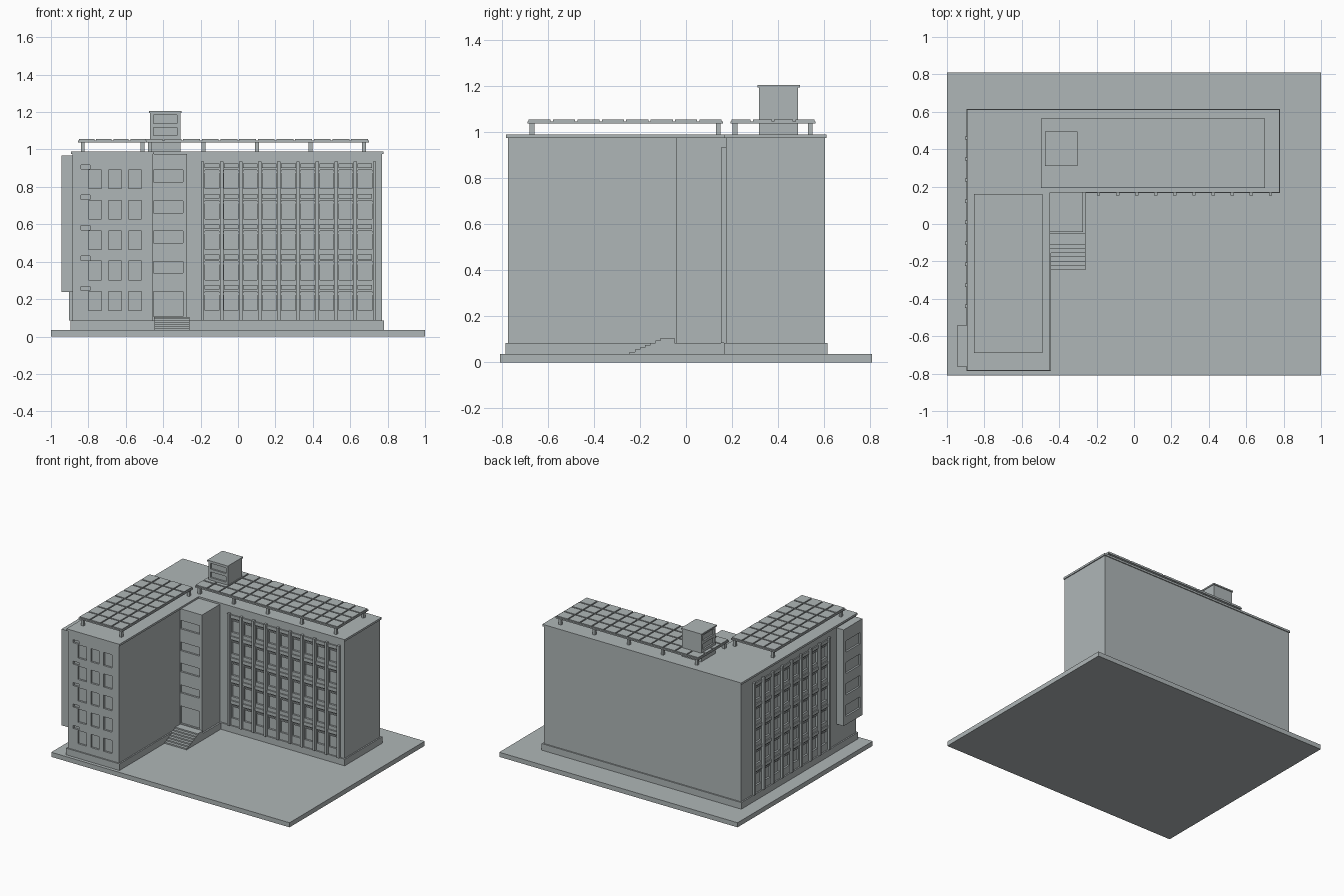
import bpy, bmesh

if "Cube" in bpy.data.objects:
    bpy.data.objects.remove(bpy.data.objects["Cube"])

grey = bpy.data.materials.new("pale_concrete")
grey.diffuse_color = (0.43, 0.47, 0.475, 1)
grey.use_nodes = True
grey.node_tree.nodes["Principled BSDF"].inputs["Base Color"].default_value = grey.diffuse_color


def finish(name, bm):
    bmesh.ops.recalc_face_normals(bm, faces=bm.faces)
    me = bpy.data.meshes.new(name)
    bm.to_mesh(me)
    bm.free()
    ob = bpy.data.objects.new(name, me)
    me.materials.append(grey)
    bpy.context.collection.objects.link(ob)
    return ob


def boxes(name, items):
    """One object made of boxes given as (x0, x1, y0, y1, z0, z1)."""
    bm = bmesh.new()
    for x0, x1, y0, y1, z0, z1 in items:
        vs = bmesh.ops.create_cube(bm, size=1)["verts"]
        for v in vs:
            v.co = ((x0 + x1) / 2 + v.co.x * (x1 - x0),
                    (y0 + y1) / 2 + v.co.y * (y1 - y0),
                    (z0 + z1) / 2 + v.co.z * (z1 - z0))
    return finish(name, bm)


def prism(name, pts, z0, z1):
    """Vertical extrusion of a ground plan."""
    bm = bmesh.new()
    f = bm.faces.new([bm.verts.new((x, y, z0)) for x, y in pts])
    top = bmesh.ops.extrude_face_region(bm, geom=[f])["geom"]
    for v in top:
        if isinstance(v, bmesh.types.BMVert):
            v.co.z = z1
    return finish(name, bm)


def l_plan(g):
    """L-shaped building plan grown outward by g."""
    return [(-0.885 - g, -0.775 - g), (-0.455 + g, -0.775 - g), (-0.455 + g, 0.175 - g),
            (0.77 + g, 0.175 - g), (0.77 + g, 0.605 + g), (-0.885 - g, 0.605 + g)]


def cut(ob, items):
    """Sink recesses into a part."""
    c = boxes(ob.name + "_cutter", items)
    c.hide_render = True
    c.hide_viewport = True
    m = ob.modifiers.new("recesses", "BOOLEAN")
    m.operation = "DIFFERENCE"
    m.solver = "EXACT"
    m.object = c
    bpy.context.view_layer.update()
    dg = bpy.context.evaluated_depsgraph_get()
    me = bpy.data.meshes.new_from_object(ob.evaluated_get(dg))
    ob.modifiers.clear()
    ob.data = me
    bpy.data.objects.remove(c)


# Ground slab, plinth, walls and roof
boxes("ground_slab", [(-1, 1, -0.81, 0.81, 0, 0.035)])
prism("plinth", l_plan(0.01), 0.035, 0.085)
walls = prism("walls", l_plan(0), 0.085, 0.977)
prism("roof_slab", l_plan(0.007), 0.975, 0.99)

FLOORS = [0.14 + 0.1625 * i for i in range(5)]
D = 0.014
recess, pilasters, sills, bars = [], [], [], []

# Three-column windows and vents on the left wing's front
for z in FLOORS:
    for x in (-0.80, -0.692, -0.585):
        recess.append((x, x + 0.07, -0.80, -0.775 + D, z, z + 0.10))
    recess.append((-0.84, -0.79, -0.80, -0.775 + D, z + 0.105, z + 0.128))

# Pilastered front of the right wing
for i in range(10):
    x = -0.19 + 0.1022 * i
    pilasters.append((x - 0.009, x + 0.009, 0.153, 0.18, 0.085, 0.935))
    if i < 9:
        a, b = x + 0.014, x + 0.088
        for z in FLOORS:
            recess.append((a, b, 0.14, 0.175 + D, z, z + 0.10))
            bars.append((a, b, 0.181, 0.192, z + 0.083, z + 0.092))
            sills.append((a - 0.002, b + 0.002, 0.165, 0.18, z + 0.11, z + 0.135))

# Pilastered left side
for i in range(9):
    y = 0.46 - 0.1125 * i
    pilasters.append((-0.903, -0.88, y - 0.009, y + 0.009, 0.085, 0.935))
    if i < 8:
        a, b = y - 0.096, y - 0.016
        for z in FLOORS:
            recess.append((-0.92, -0.885 + D, a, b, z, z + 0.10))
            bars.append((-0.879, -0.868, a, b, z + 0.083, z + 0.092))
            sills.append((-0.893, -0.88, a - 0.002, b + 0.002, z + 0.11, z + 0.135))
cut(walls, recess)
boxes("pilasters", pilasters)
boxes("spandrel_panels", sills)
boxes("window_bars", bars)

# Stair tower with its door and windows
tower = boxes("stair_tower", [(-0.465, -0.272, -0.043, 0.18, 0.035, 0.977)])
cut(tower, [(-0.452, -0.295, -0.07, -0.043 + D, a, b) for a, b in
            ((0.106, 0.24), (0.34, 0.40), (0.50, 0.565), (0.66, 0.725), (0.825, 0.89))])
boxes("tower_plinth", [(-0.46, -0.26, -0.055, 0.17, 0.035, 0.085)])

# Entrance steps
N = 7
boxes("entrance_steps", [(-0.45, -0.26, -0.245 + 0.0225 * i, -0.05, 0.03, 0.045 + 0.01 * i)
                         for i in range(N)])

# Projecting bay on the left side
bay = boxes("side_bay", [(-0.945, -0.88, -0.765, -0.54, 0.237, 0.967)])
cut(bay, [(-0.97, -0.945 + D, -0.735, -0.57, 0.30 + 0.1625 * i, 0.385 + 0.1625 * i)
          for i in range(4)])


# Solar arrays: thin frame, grid of panels and posts
def solar_array(name, x0, x1, y0, y1, nx, ny, post_x, post_y):
    parts = [(x0, x1, y0, y1, 1.038, 1.048)]
    w, h, g = (x1 - x0) / nx, (y1 - y0) / ny, 0.005
    for i in range(nx):
        for j in range(ny):
            parts.append((x0 + i * w + g, x0 + (i + 1) * w - g,
                          y0 + j * h + g, y0 + (j + 1) * h - g, 1.046, 1.056))
    boxes(name + "_panels", parts)
    boxes(name + "_posts", [(x - 0.01, x + 0.01, y - 0.01, y + 0.01, 0.985, 1.04)
                            for x in post_x for y in post_y])


solar_array("left_solar", -0.855, -0.488, -0.69, 0.16, 4, 8, (-0.83, -0.51), (-0.67, 0.14))
solar_array("right_solar", -0.498, 0.70, 0.193, 0.563, 12, 4,
            [-0.47 + 0.286 * i for i in range(5)], (0.213, 0.54))

# Rooftop cabin with recessed windows on two sides
cabin = boxes("roof_cabin", [(-0.47, -0.308, 0.318, 0.488, 0.985, 1.197)])
cut(cabin, [r for a, b in ((1.075, 1.118), (1.14, 1.183)) for r in
            ((-0.453, -0.325, 0.30, 0.33, a, b), (-0.49, -0.458, 0.337, 0.47, a, b))])
boxes("cabin_roof", [(-0.477, -0.303, 0.311, 0.495, 1.195, 1.205)])
